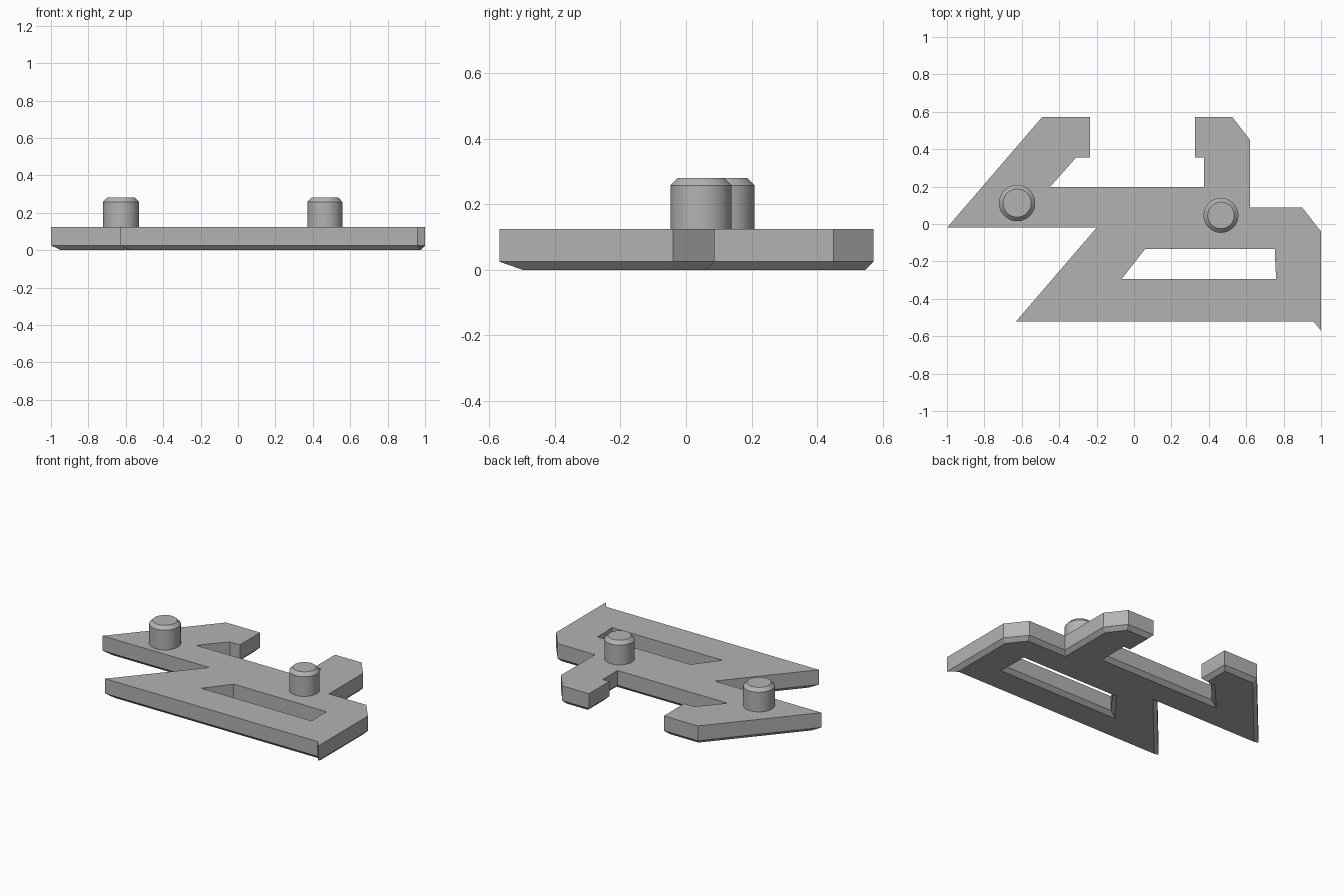
import bpy, bmesh
from mathutils import Vector

cube = bpy.data.objects.get("Cube")
if cube:
    bpy.data.objects.remove(cube, do_unlink=True)

grey = bpy.data.materials.new("plain grey")
grey.use_nodes = True
grey.diffuse_color = (0.45, 0.45, 0.45, 1)
grey.node_tree.nodes["Principled BSDF"].inputs["Base Color"].default_value = (0.45, 0.45, 0.45, 1)

TOP, CHAMFER = 0.125, 0.025

# Plate outline runs counter-clockwise, the slot clockwise
outline = [(-1, -.02), (-.2, -.02), (-.63, -.52), (.96, -.52), (1, -.57),
           (1, -.04), (.9, .087), (.62, .087), (.62, .45), (.525, .573),
           (.325, .573), (.325, .355), (.375, .355), (.375, .197), (-.45, .197),
           (-.31, .355), (-.235, .355), (-.235, .573), (-.49, .573)]
slot = [(-.067, -.295), (.06, -.133), (.755, -.133), (.755, -.2), (.76, -.295)]


def inset(points, distance):
    """Move every edge of a closed loop to its left by the same distance."""
    pts = [Vector(p) for p in points]
    result = []
    for i, p in enumerate(pts):
        a = (p - pts[i - 1]).normalized()
        b = (pts[(i + 1) % len(pts)] - p).normalized()
        na, nb = Vector((-a.y, a.x)), Vector((-b.y, b.x))
        result.append(p + (na + nb) * distance / (1 + na.dot(nb)))
    return result


def add_object(name, bm):
    bmesh.ops.recalc_face_normals(bm, faces=bm.faces)
    mesh = bpy.data.meshes.new(name)
    bm.to_mesh(mesh)
    bm.free()
    mesh.materials.append(grey)
    obj = bpy.data.objects.new(name, mesh)
    bpy.context.collection.objects.link(obj)
    return obj


# Plate with a slot and a chamfered underside
bm = bmesh.new()
caps = {"bottom": [], "top": []}
for loop in (outline, slot):
    rings = []
    for points, z in ((inset(loop, CHAMFER), 0), (loop, CHAMFER), (loop, TOP)):
        rings.append([bm.verts.new((p[0], p[1], z)) for p in points])
    for low, high in zip(rings, rings[1:]):
        for i in range(len(loop)):
            bm.faces.new((low[i - 1], low[i], high[i], high[i - 1]))
    for side, ring in (("bottom", rings[0]), ("top", rings[-1])):
        caps[side] += [bm.edges.get((ring[i - 1], ring[i])) for i in range(len(ring))]
for side, edges in caps.items():
    bmesh.ops.triangle_fill(bm, edges=edges, use_beauty=True)
add_object("plate", bm)


# Round pegs with a chamfered rim
def add_peg(name, x, y, radius):
    bm = bmesh.new()
    for r_low, r_high, low, high in ((radius, radius, TOP - .01, .258),
                                     (radius, radius - .022, .258, .281)):
        made = bmesh.ops.create_cone(bm, cap_ends=True, segments=48,
                                     radius1=r_low, radius2=r_high, depth=high - low)
        bmesh.ops.translate(bm, verts=made["verts"], vec=(x, y, (low + high) / 2))
    # Drop the inner caps and weld the two rings
    inner = [f for f in bm.faces if len(f.verts) > 4 and abs(f.calc_center_median().z - .258) < .001]
    bmesh.ops.delete(bm, geom=inner, context="FACES_ONLY")
    bmesh.ops.remove_doubles(bm, verts=bm.verts, dist=.0005)
    peg = add_object(name, bm)
    bpy.ops.object.select_all(action="DESELECT")
    peg.select_set(True)
    bpy.context.view_layer.objects.active = peg
    bpy.ops.object.shade_smooth_by_angle()


add_peg("right_peg", -.625, .112, .097)
add_peg("left_peg", .465, .046, .093)
